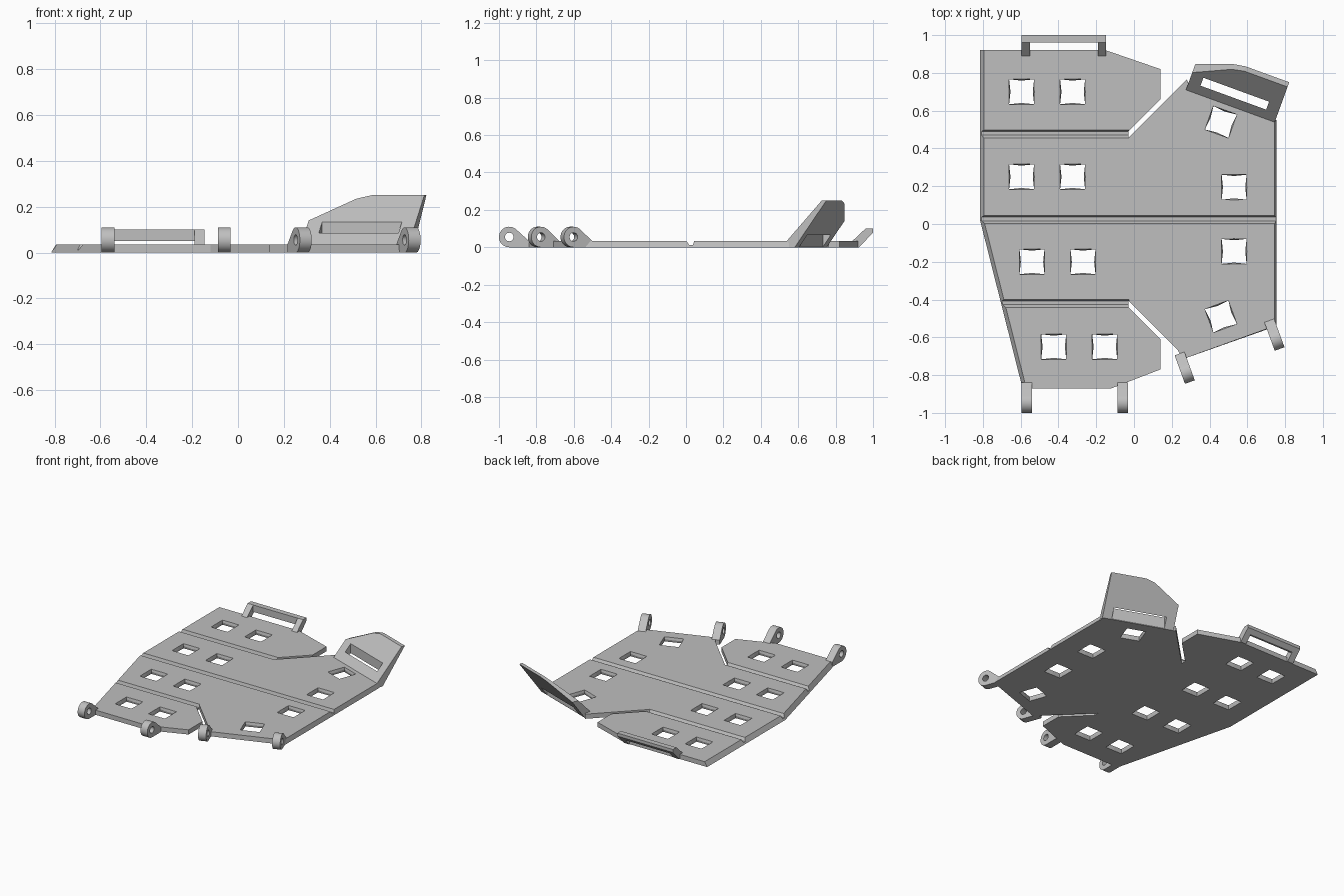
import bpy, bmesh, math
from mathutils import Matrix, Vector

if "Cube" in bpy.data.objects:
    bpy.data.objects.remove(bpy.data.objects["Cube"])

grey = bpy.data.materials.new("plain grey")
grey.use_nodes = True
COLOUR = (0.52, 0.52, 0.52, 1)
grey.diffuse_color = COLOUR
grey.node_tree.nodes["Principled BSDF"].inputs["Base Color"].default_value = COLOUR

T = 0.034                      # plate thickness
TILT = math.radians(20)        # angle of the slanted ends


def loft(bm, rings):
    """Closed solid through rings with equal point counts."""
    rows = [[bm.verts.new(p) for p in ring] for ring in rings]
    for a, b in zip(rows, rows[1:]):
        for i in range(len(a)):
            j = (i + 1) % len(a)
            bm.faces.new((a[i], a[j], b[j], b[i]))
    bm.faces.new(rows[0][::-1])
    bm.faces.new(rows[-1])


def extrude_x(bm, profile, x0, x1):
    """Solid from a (y, z) profile along x."""
    loft(bm, [[(x, y, z) for y, z in profile] for x in (x0, x1)])


def finish(name, bm, matrix=Matrix()):
    bmesh.ops.recalc_face_normals(bm, faces=bm.faces)
    bm.transform(matrix)
    mesh = bpy.data.meshes.new(name)
    bm.to_mesh(mesh)
    bm.free()
    obj = bpy.data.objects.new(name, mesh)
    mesh.materials.append(grey)
    bpy.context.collection.objects.link(obj)
    return obj


def cut(obj, bm, matrix=Matrix()):
    cutter = finish("cutter", bm, matrix)
    cutter.hide_render = True
    mod = obj.modifiers.new("cut", "BOOLEAN")
    mod.operation, mod.solver, mod.object = "DIFFERENCE", "EXACT", cutter
    bpy.context.view_layer.objects.active = obj
    bpy.ops.object.modifier_apply(modifier=mod.name)
    bpy.data.objects.remove(cutter)


def placed(x, y, angle):
    return Matrix.Translation((x, y, 0)) @ Matrix.Rotation(angle, 4, "Z")


# Base plate: outline points, with an inset of the top edge where chamfered
outline = [
    (-0.59, -0.87, 0.02), (-0.12, -0.87, 0), (0.14, -0.77, 0), (0.14, -0.61, 0),
    (-0.03, -0.44, 0), (-0.03, -0.405, 0), (0.23, -0.665, 0), (0.26, -0.715, 0),
    (0.755, -0.54, -0.01), (0.755, 0.55, -0.01), (0.3, 0.715, 0), (0.28, 0.765, 0),
    (-0.03, 0.455, 0), (-0.03, 0.49, 0), (0.14, 0.66, 0), (0.14, 0.82, 0),
    (-0.15, 0.92, 0), (-0.815, 0.92, 0.02), (-0.815, 0.02, 0.02)]
bm = bmesh.new()
loft(bm, [[(x, y, 0) for x, y, c in outline],
          [(x + c, y, T) for x, y, c in outline]])
plate = finish("base_plate", bm)

# Fold grooves
bm = bmesh.new()
for y, x1 in ((0.455, -0.026), (0.002, 0.9), (-0.442, -0.026)):
    extrude_x(bm, [(y, T + 0.001), (y + 0.015, 0.012), (y + 0.035, 0.012),
                   (y + 0.042, T + 0.001)], -0.9, x1)
cut(plate, bm)

# Square windows with slightly bulging walls
windows = [(0.53, 0.195, 0), (0.53, -0.145, 0), (0.46, 0.54, -TILT), (0.46, -0.49, TILT)]
for x, y in ((-0.595, 0.7), (-0.595, 0.25), (-0.54, -0.2), (-0.425, -0.65)):
    windows += [(x, y, 0), (x + 0.27, y, 0)]
bm = bmesh.new()
for x, y, angle in windows:
    frame = placed(x, y, angle)
    rings = []
    for z, mid in ((-0.01, 0.067), (0, 0.067), (T / 2, 0.059), (T, 0.067), (T + 0.01, 0.067)):
        ring = []
        for k in range(4):
            turn = Matrix.Rotation(k * math.pi / 2, 4, "Z")
            ring += [frame @ turn @ Vector(p) for p in ((mid, 0, z), (0.066, 0.066, z))]
        rings.append(ring)
    loft(bm, rings)
cut(plate, bm)

# Hinge lugs along the front edge
R, HALF = 0.055, 0.0275
lugs = {"front_lug_right": (-0.567, -0.945, 0), "front_lug_middle": (-0.06, -0.945, 0),
        "slanted_lug_inner": (0.277, -0.785, TILT), "slanted_lug_outer": (0.752, -0.61, TILT)}
for name, place in lugs.items():
    arc = [math.radians(50 + 220 * i / 20) for i in range(21)]
    profile = [(R * math.cos(a), R + R * math.sin(a)) for a in arc]
    bm = bmesh.new()
    extrude_x(bm, profile + [(0.105, 0), (0.105, T)], -HALF, HALF)
    lug = finish(name, bm, placed(*place))
    bm = bmesh.new()
    circle = [math.tau * i / 24 for i in range(24)]
    extrude_x(bm, [(0.023 * math.cos(a), R + 0.023 * math.sin(a)) for a in circle], -0.1, 0.1)
    cut(lug, bm, placed(*place))
    bpy.ops.object.select_all(action="DESELECT")
    lug.select_set(True)
    bpy.ops.object.shade_smooth_by_angle(angle=math.radians(30))

# Raised bar on two arms at the back
arm = [(0.89, T), (0.96, 0.1), (1.0, 0.1), (1.0, 0.078), (0.925, 0), (0.89, 0)]
bar = [(0.96, 0.1), (1.0, 0.1), (1.0, 0.078), (0.973, 0.05), (0.96, 0.05)]
for name, profile, x0, x1 in (("bar_arm_right", arm, -0.595, -0.55),
                              ("bar_arm_left", arm, -0.19, -0.147),
                              ("back_bar", bar, -0.595, -0.147)):
    bm = bmesh.new()
    extrude_x(bm, profile, x0, x1)
    finish(name, bm)

# Tapered upright flap at the slanted back edge
flap_place = placed(0.275, 0.71, -TILT)
shape = [(0, 0), (0.5, 0), (0.5, 0.25), (0.255, 0.25), (0.19, 0.235), (0, 0.14)]
bm = bmesh.new()
loft(bm, [[(u, (z - T) * 0.92, z) for u, z in shape],
          [(u, 0.045 + z * 0.72, z) for u, z in shape]])
flap = finish("back_flap", bm, flap_place)

# Long vertical slot through the flap
bm = bmesh.new()
extrude_x(bm, [(0.047, -0.1), (0.092, -0.1), (0.092, 0.4), (0.047, 0.4)], 0.065, 0.435)
cut(flap, bm, flap_place)
